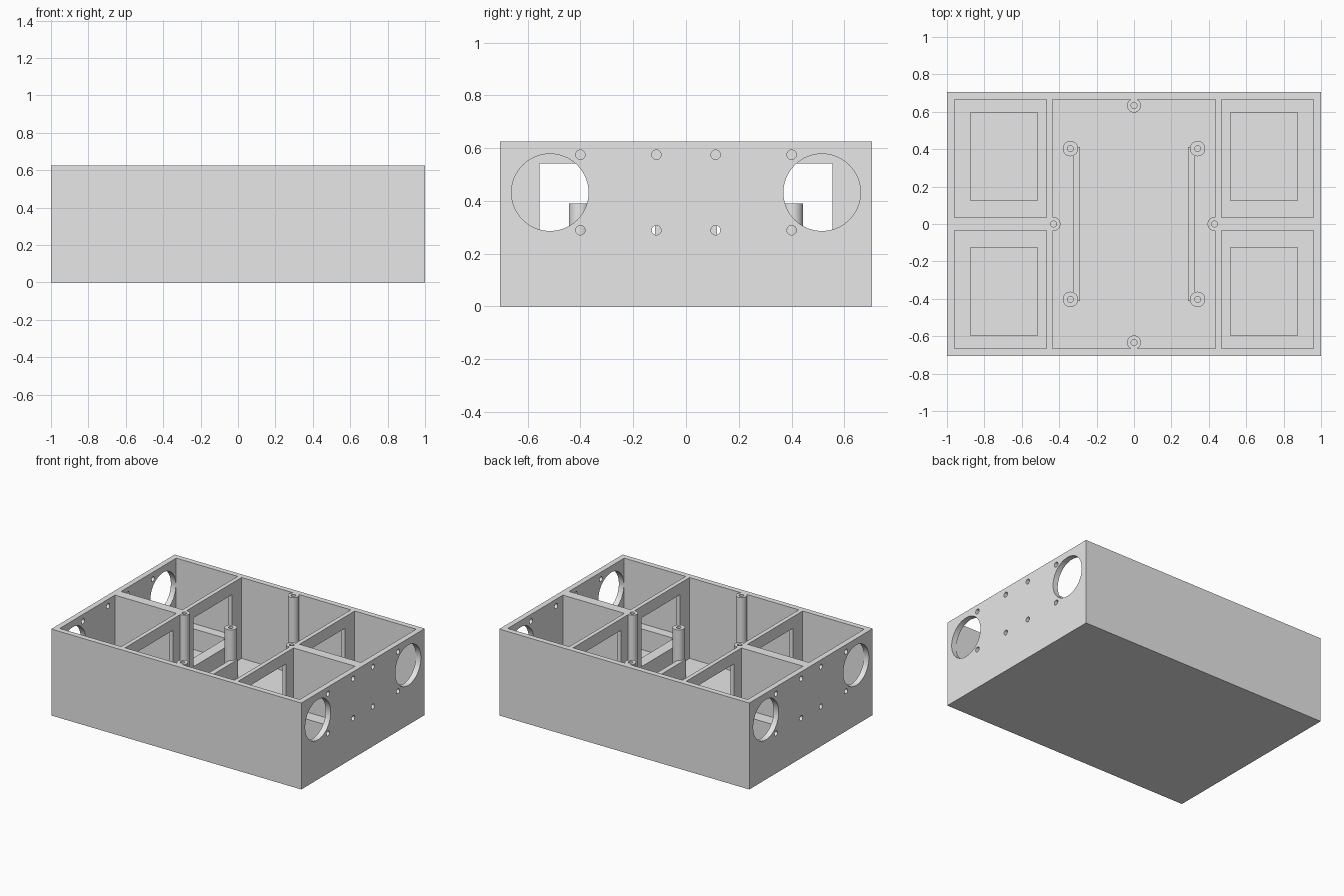
import bpy
import bmesh
from mathutils import Matrix, Vector

if "Cube" in bpy.data.objects:
    bpy.data.objects.remove(bpy.data.objects["Cube"], do_unlink=True)

# Main dimensions
HALF_X, HALF_Y, TOP = 1.0, 0.705, 0.625
FLOOR, SHELF = 0.04, 0.19
SIDES = (-1, 1)
CORNERS = [(sx, sy) for sx in SIDES for sy in SIDES]

grey = bpy.data.materials.new("light grey plastic")
grey.use_nodes = True
grey.diffuse_color = (0.8, 0.8, 0.8, 1)
grey.node_tree.nodes["Principled BSDF"].inputs["Base Color"].default_value = (0.8, 0.8, 0.8, 1)


def add_box(bm, xs, ys, zs):
    low, high = zip(*(sorted(pair) for pair in (xs, ys, zs)))
    low, high = Vector(low), Vector(high)
    matrix = Matrix.Translation((low + high) / 2) @ Matrix.Diagonal((*(high - low), 1))
    bmesh.ops.create_cube(bm, size=1, matrix=matrix)


def add_rod(bm, center, radius, length, along_x=False, segments=32):
    turn = Matrix.Rotation(1.5707963, 4, "Y") if along_x else Matrix()
    bmesh.ops.create_cone(bm, cap_ends=True, segments=segments, radius1=radius,
                          radius2=radius, depth=length,
                          matrix=Matrix.Translation(center) @ turn)


def make_object(name, bm):
    mesh = bpy.data.meshes.new(name)
    bm.to_mesh(mesh)
    bm.free()
    mesh.materials.append(grey)
    obj = bpy.data.objects.new(name, mesh)
    bpy.context.collection.objects.link(obj)
    return obj


def combine(target, name, bm, operation):
    tool = make_object(name, bm)
    mod = target.modifiers.new(name, "BOOLEAN")
    mod.operation, mod.solver, mod.object = operation, "EXACT", tool
    mod.use_self = True
    bpy.context.view_layer.objects.active = target
    bpy.ops.object.modifier_apply(modifier=mod.name)
    bpy.data.objects.remove(tool, do_unlink=True)


# Solid block of the enclosure
bm = bmesh.new()
add_box(bm, (-HALF_X, HALF_X), (-HALF_Y, HALF_Y), (0, TOP))
enclosure = make_object("enclosure", bm)

# Central bay and four corner compartments
bm = bmesh.new()
add_box(bm, (-0.437, 0.437), (-0.665, 0.665), (FLOOR, 0.8))
for sx, sy in CORNERS:
    add_box(bm, (sx * 0.468, sx * 0.96), (sy * 0.035, sy * 0.665), (SHELF, 0.8))
combine(enclosure, "compartments", bm, "DIFFERENCE")

# Rectangular pockets in the compartment floors
bm = bmesh.new()
for sx, sy in CORNERS:
    add_box(bm, (sx * 0.515, sx * 0.873), (sy * 0.125, sy * 0.597), (FLOOR, 0.3))
combine(enclosure, "pockets", bm, "DIFFERENCE")

# Windows from the central bay into the compartments
bm = bmesh.new()
for sx, sy in CORNERS:
    add_box(bm, (sx * 0.42, sx * 0.48), (sy * 0.118, sy * 0.555), (SHELF, 0.542))
combine(enclosure, "windows", bm, "DIFFERENCE")

# Round openings and screw holes in the end walls
bm = bmesh.new()
for sx, sy in CORNERS:
    add_rod(bm, (sx * 0.98, sy * 0.515, 0.432), 0.146, 0.08, True, 64)
    for y in (0.112, 0.4):
        for z in (0.289, 0.575):
            add_rod(bm, (sx * 0.98, sy * y, z), 0.018, 0.08, True, 20)
combine(enclosure, "end_wall_holes", bm, "DIFFERENCE")

# Lid posts on the walls, board posts and rails on the floor
lid_posts = [(0, -0.633), (0, 0.633), (-0.43, 0), (0.43, 0)]
board_posts = [(sx * 0.34, sy * 0.403) for sx, sy in CORNERS]
posts = [(p, 0.037, TOP) for p in lid_posts] + [(p, 0.041, 0.39) for p in board_posts]
for (x, y), radius, top in posts:
    bm = bmesh.new()
    add_rod(bm, (x, y, (top + 0.02) / 2), radius, top - 0.02)
    combine(enclosure, "post", bm, "UNION")
for side in SIDES:
    bm = bmesh.new()
    add_box(bm, (side * 0.288, side * 0.325), (-0.413, 0.413), (0.02, 0.17))
    combine(enclosure, "rail", bm, "UNION")

# Screw bores in the posts
bm = bmesh.new()
for (x, y), radius, top in posts:
    add_rod(bm, (x, y, top), 0.016, 0.3, segments=20)
combine(enclosure, "bores", bm, "DIFFERENCE")

# Keep flat walls crisp and round walls smooth
bpy.ops.object.select_all(action="DESELECT")
enclosure.select_set(True)
bpy.context.view_layer.objects.active = enclosure
bpy.ops.object.shade_smooth_by_angle(angle=0.5)
